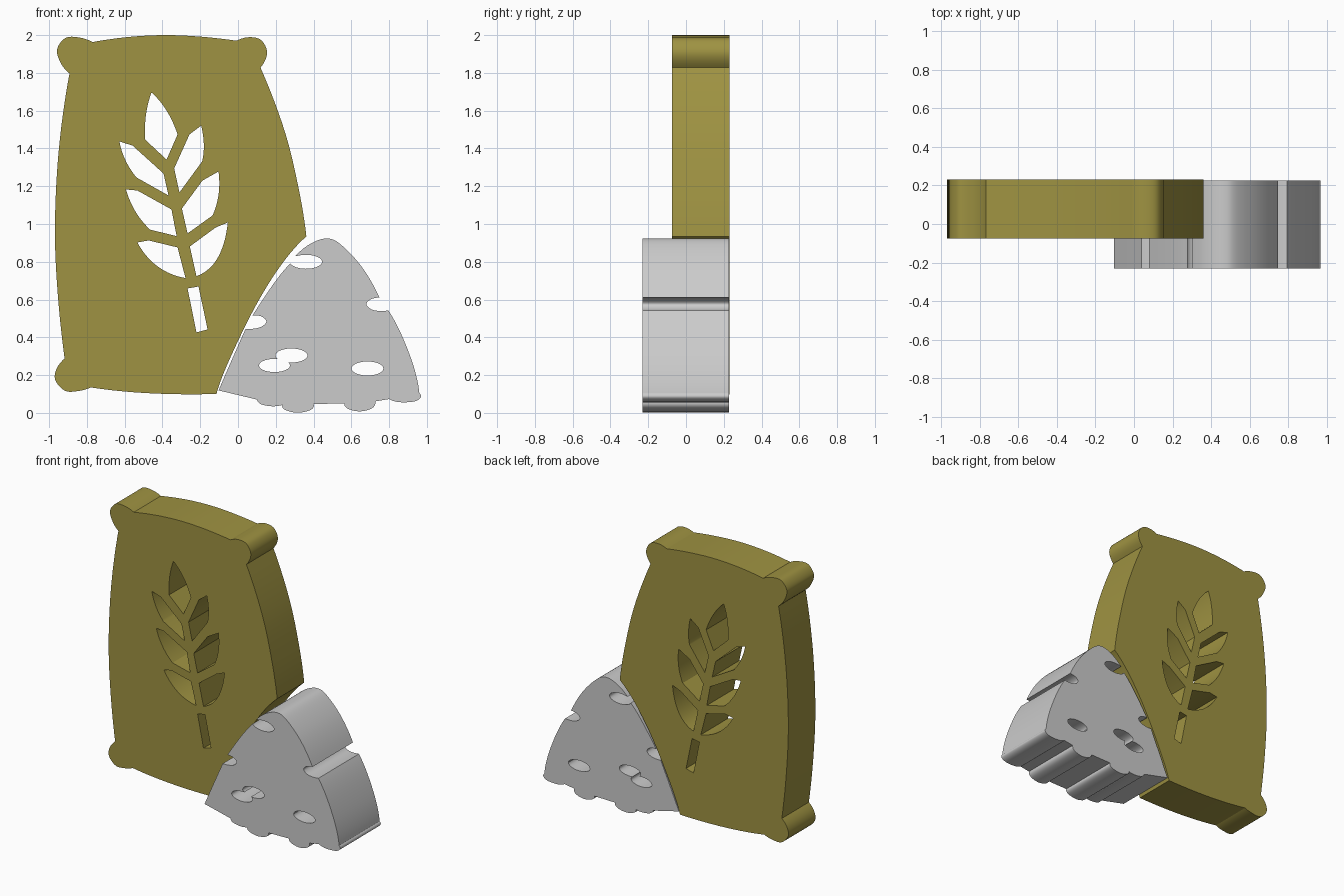
import bpy, bmesh
from math import sin, cos, radians, pi


def run(*p, n=8):
    """Smooth Catmull-Rom curve through points, without its last point."""
    if len(p) == 2:
        return [p[0]]
    out = []
    ext = lambda a, b, c: tuple(3 * a[k] - 3 * b[k] + c[k] for k in (0, 1))
    q = [ext(*p[:3])] + list(p) + [ext(p[-1], p[-2], p[-3])]
    for a, b, c, d in zip(q, q[1:], q[2:], q[3:]):
        for i in range(n):
            t = i / n
            out.append(tuple(0.5 * (2 * b[k] + (c[k] - a[k]) * t
                       + (2 * a[k] - 5 * b[k] + 4 * c[k] - d[k]) * t * t
                       + (3 * b[k] - a[k] - 3 * c[k] + d[k]) * t ** 3) for k in (0, 1)))
    return out


def arc(cx, cz, rx, rz, a0, a1, n=24):
    """Elliptical arc, angles in degrees."""
    return [(cx + rx * cos(radians(a0 + (a1 - a0) * i / n)),
             cz + rz * sin(radians(a0 + (a1 - a0) * i / n))) for i in range(n)]


def slab(name, loops, y0, y1):
    """Extrude an outline with holes (x, z) between two y values."""
    cu = bpy.data.curves.new(name, 'CURVE')
    cu.dimensions = '2D'
    cu.fill_mode = 'BOTH'
    cu.extrude = (y1 - y0) / 2
    for pts in loops:
        s = cu.splines.new('POLY')
        s.points.add(len(pts) - 1)
        for v, (x, z) in zip(s.points, pts):
            v.co = (x, z, 0, 1)
        s.use_cyclic_u = True
    ob = bpy.data.objects.new(name, cu)
    bpy.context.collection.objects.link(ob)
    ob.rotation_euler.x = pi / 2
    ob.location.y = (y0 + y1) / 2
    bpy.ops.object.select_all(action='DESELECT')
    ob.select_set(True)
    bpy.context.view_layer.objects.active = ob
    bpy.ops.object.convert(target='MESH')
    ob = bpy.context.object
    bm = bmesh.new()
    bm.from_mesh(ob.data)
    bmesh.ops.remove_doubles(bm, verts=bm.verts, dist=1e-4)
    bmesh.ops.recalc_face_normals(bm, faces=bm.faces)
    bm.to_mesh(ob.data)
    bm.free()
    bpy.ops.object.shade_smooth_by_angle(angle=radians(30))
    return ob


# Sack outline: bottom, pile side, right, ear, top, ear, left, ear
sack = (run((-.78, .135), (-.47, .104), (-.114, .1))
        + run((-.114, .1), (-.045, .283), (.098, .575), (.235, .792), (.362, .934))
        + run((.362, .934), (.32, 1.193), (.246, 1.495), (.119, 1.828))
        + run((.119, 1.828), (.154, 1.905), (.124, 1.972), (.061, 1.989), (-.008, 1.97))
        + run((-.008, 1.97), (-.2, 1.992), (-.389, 2.0), (-.58, 1.99), (-.77, 1.963))
        + run((-.77, 1.963), (-.839, 1.987), (-.913, 1.985), (-.958, 1.923), (-.937, 1.85), (-.892, 1.797))
        + run((-.892, 1.797), (-.948, 1.4), (-.969, .997), (-.956, .653), (-.918, .288))
        + run((-.918, .288), (-.962, .23), (-.966, .17), (-.913, .116), (-.839, .117), (-.78, .135)))


def leaf(*p):
    """Straight-sided leaf whose last side bulges through the final point."""
    return list(p[:-2]) + run(p[-2], p[-1], p[0])


# Wheat ear cut-outs
tip = (run((-.458, 1.696), (-.378, 1.6), (-.32, 1.474)) + [(-.32, 1.474), (-.378, 1.341)]
       + run((-.492, 1.447), (-.487, 1.579), (-.458, 1.696)))
wheat = [
    tip,
    leaf((-.628, 1.437), (-.558, 1.415), (-.394, 1.267), (-.368, 1.151), (-.537, 1.246), (-.595, 1.336)),
    leaf((-.593, 1.183), (-.532, 1.177), (-.352, 1.077), (-.325, .936), (-.465, .97), (-.543, 1.066)),
    leaf((-.533, .902), (-.473, .913), (-.32, .876), (-.278, .714), (-.425, .775)),
    leaf((-.195, 1.521), (-.257, 1.474), (-.338, 1.294), (-.31, 1.167), (-.19, 1.331), (-.181, 1.42)),
    leaf((-.103, 1.278), (-.188, 1.23), (-.297, 1.082), (-.267, .95), (-.135, 1.045), (-.103, 1.156)),
    leaf((-.054, 1.008), (-.119, .981), (-.255, .881), (-.22, .724), (-.108, .82)),
    [(-.267, .659), (-.209, .669), (-.161, .442), (-.22, .426)],
]
ob = slab("grain_sack", [sack] + wheat, -.075, .23)
mat = bpy.data.materials.new("olive_cloth")
mat.diffuse_color = (.345, .29, .054, 1)
ob.data.materials.append(mat)

# Pile outline: left side with two notches, crown, right notch, lumpy base
pile = (run((-.103, .119), (-.034, .278), (.04, .445))
        + run((.04, .445), (.114, .452), (.15, .482), (.125, .51), (.077, .516))
        + run((.077, .516), (.193, .69), (.277, .791))
        + arc(.36, .8, .085, .037, 192, 492)
        + run((.303, .829), (.378, .892), (.463, .923), (.537, .897), (.653, .776), (.749, .611))
        + run((.749, .611), (.701, .6), (.68, .573), (.717, .544), (.796, .542))
        + run((.796, .542), (.865, .415), (.93, .246), (.96, .105))
        + run((.96, .105), (.966, .08), (.93, .06), (.854, .057), (.8, .073))
        + run((.8, .073), (.727, .061))
        + run((.727, .061), (.71, .025), (.645, .008), (.582, .022), (.563, .05))
        + run((.563, .05), (.4, .047))
        + run((.4, .047), (.385, .016), (.315, .001), (.25, .016), (.235, .042))
        + run((.235, .042), (.18, .035), (.12, .047), (.1, .075)))

# Grain gaps: a joined pair and a single one
gaps = [arc(.193, .251, .082, .035, 78, 389) + arc(.283, .304, .085, .037, -103, 211),
        arc(.685, .235, .085, .037, 0, 360)]
slab("grain_pile", [pile] + gaps, -.23, .227)
